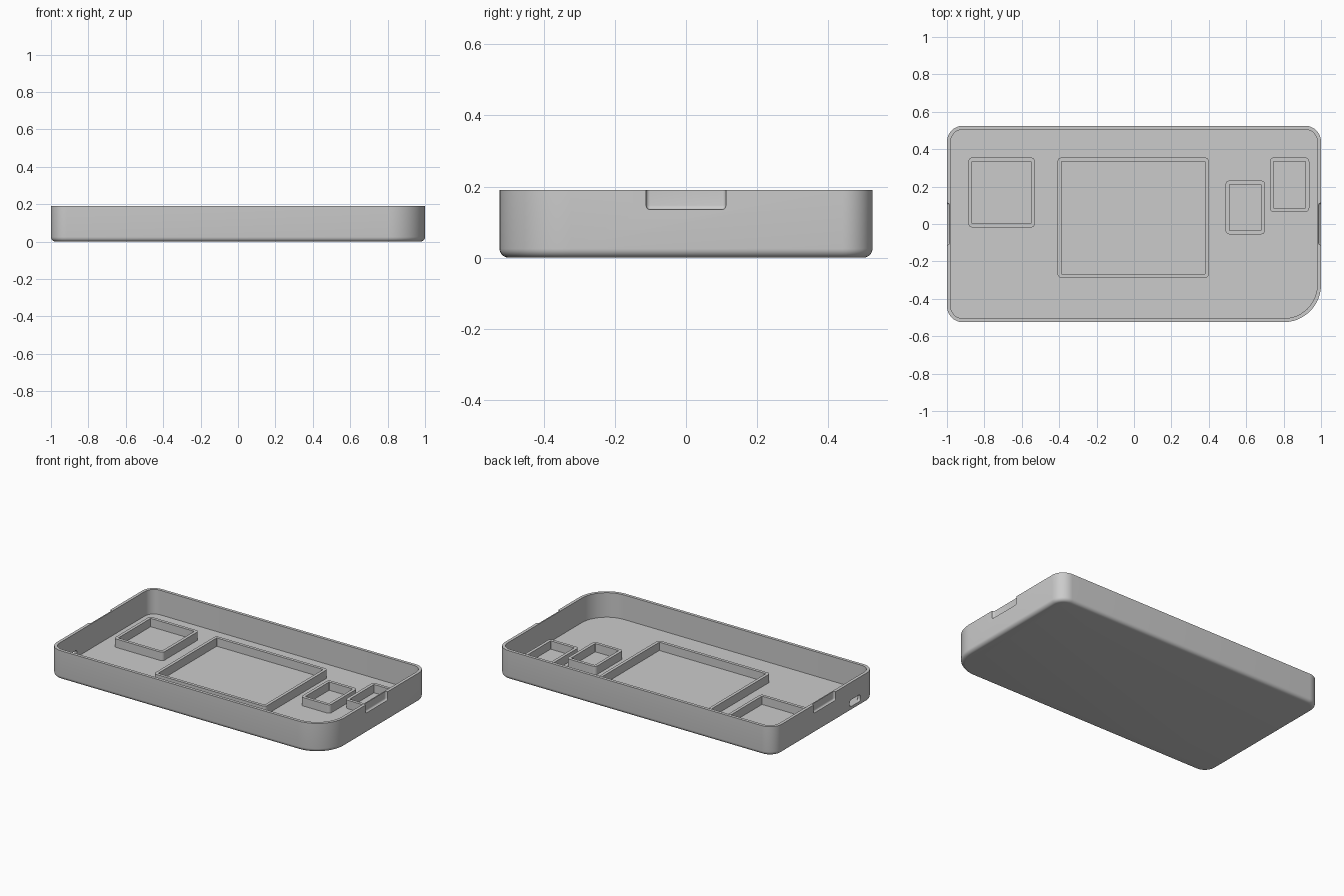
import bpy, bmesh, math
from mathutils import Vector

default = bpy.data.objects.get("Cube")
if default:
    bpy.data.objects.remove(default, do_unlink=True)

grey = bpy.data.materials.new("light grey plastic")
grey.use_nodes = True
GREY = (0.6, 0.6, 0.6, 1)
grey.diffuse_color = GREY
grey.node_tree.nodes["Principled BSDF"].inputs["Base Color"].default_value = GREY

FLOOR, TOP, WALL = 0.03, 0.19, 0.02


def outline(x0, x1, y0, y1, radii, inset, z, steps=12):
    """Rounded rectangle, counter-clockwise from the front right corner."""
    points = []
    corners = [(x1, y0, -1, 1), (x1, y1, -1, -1), (x0, y1, 1, -1), (x0, y0, 1, 1)]
    for i, ((x, y, sx, sy), r) in enumerate(zip(corners, radii)):
        small = max(r - inset, 0.002)
        reach = inset + small
        for k in range(steps + 1):
            a = math.pi / 2 * (i - 1 + k / steps)
            points.append(Vector((x + sx * reach + small * math.cos(a),
                                  y + sy * reach + small * math.sin(a), z)))
    return points


def loft(name, bounds, radii, levels):
    """Join outlines given as (inset, height), capping both ends."""
    bm = bmesh.new()
    rings = [[bm.verts.new(p) for p in outline(*bounds, radii, i, z)] for i, z in levels]
    for a, b in zip(rings, rings[1:]):
        for k in range(len(a)):
            n = (k + 1) % len(a)
            bm.faces.new((a[k], a[n], b[n], b[k]))
    bm.faces.new(rings[0][::-1])
    bm.faces.new(rings[-1])
    return finish(name, bm)


def finish(name, bm):
    bmesh.ops.recalc_face_normals(bm, faces=bm.faces)
    mesh = bpy.data.meshes.new(name)
    bm.to_mesh(mesh)
    bm.free()
    mesh.materials.append(grey)
    ob = bpy.data.objects.new(name, mesh)
    bpy.context.collection.objects.link(ob)
    return ob


def rounded_box(name, center, size, radius):
    bm = bmesh.new()
    bmesh.ops.create_cube(bm, size=1)
    for v in bm.verts:
        v.co = Vector(c + s * p for c, s, p in zip(center, size, v.co))
    bmesh.ops.bevel(bm, geom=bm.edges[:], offset=radius, segments=5,
                    profile=0.5, affect='EDGES')
    ob = finish(name, bm)
    ob.hide_render = True
    return ob


# Tray shell: filleted base, outer wall, rim, inner wall and floor
fillet = 0.025
levels = [(fillet * (1 - math.sin(a)), fillet * (1 - math.cos(a)))
          for a in (math.pi / 2 * k / 6 for k in range(7))]
levels += [(0, TOP), (WALL, TOP), (WALL, FLOOR)]
tray = loft("tray", (-1, 1, -0.525, 0.525), (0.2, 0.085, 0.085, 0.085), levels)

# Finger recesses on both ends and a port opening in the right end wall
cutters = [rounded_box("recess_cutter", (s * 1.037, 0, 0.195), (0.1, 0.225, 0.12), 0.012)
           for s in (-1, 1)]
cutters.append(rounded_box("port_cutter", (-0.99, -0.315, 0.054), (0.1, 0.11, 0.044), 0.015))
for cutter in cutters:
    mod = tray.modifiers.new("cut", 'BOOLEAN')
    mod.operation = 'DIFFERENCE'
    mod.solver = 'EXACT'
    mod.object = cutter
bpy.context.view_layer.update()
graph = bpy.context.evaluated_depsgraph_get()
cut_mesh = bpy.data.meshes.new_from_object(tray.evaluated_get(graph))
tray.modifiers.clear()
tray.data = cut_mesh
for cutter in cutters:
    bpy.data.objects.remove(cutter, do_unlink=True)

# Raised frames that hold the components
parts = [tray]
frames = {
    "left_frame": (-0.885, -0.53, -0.018, 0.355),
    "screen_frame": (-0.408, 0.4, -0.288, 0.355),
    "middle_frame": (0.49, 0.7, -0.055, 0.232),
    "corner_frame": (0.727, 0.937, 0.065, 0.355),
}
RIB = FLOOR + 0.055
for name, bounds in frames.items():
    parts.append(loft(name, bounds, (0.02,) * 4,
                      [(0, FLOOR - 0.01), (0, RIB), (WALL, RIB), (WALL, FLOOR + 0.001)]))

# Smooth rounded surfaces, keep crisp edges
bpy.ops.object.select_all(action='DESELECT')
for ob in parts:
    ob.select_set(True)
bpy.context.view_layer.objects.active = tray
bpy.ops.object.shade_smooth_by_angle(angle=math.radians(30))
